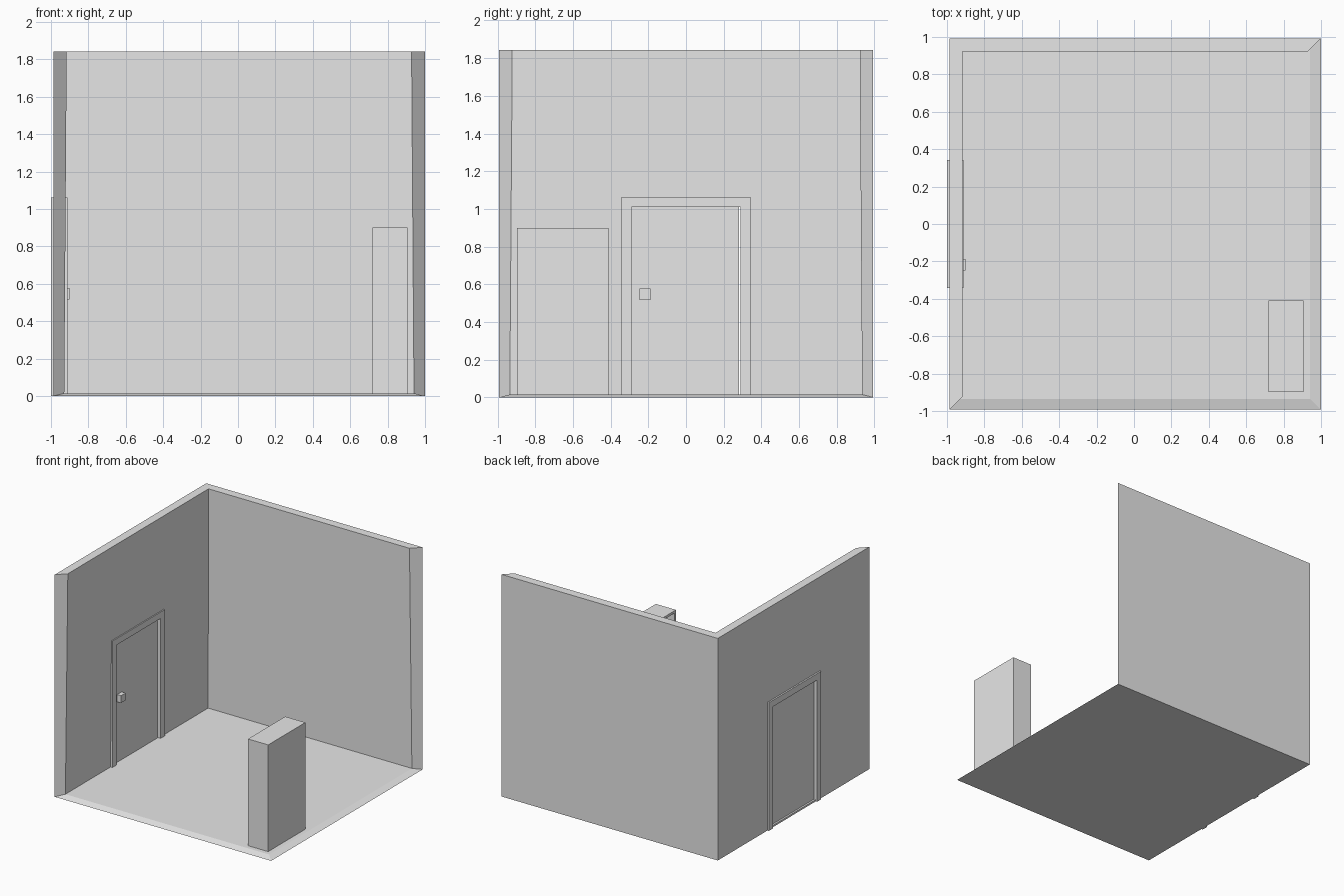
import bpy
import bmesh
from mathutils import Vector

if "Cube" in bpy.data.objects:
    bpy.data.objects.remove(bpy.data.objects["Cube"])

gray = bpy.data.materials.new("plain_gray")
gray.use_nodes = True
gray.diffuse_color = (0.8, 0.8, 0.8, 1)
gray.node_tree.nodes["Principled BSDF"].inputs["Base Color"].default_value = (0.8, 0.8, 0.8, 1)


def finish(name, bm):
    bmesh.ops.recalc_face_normals(bm, faces=bm.faces)
    mesh = bpy.data.meshes.new(name)
    bm.to_mesh(mesh)
    bm.free()
    mesh.materials.append(gray)
    obj = bpy.data.objects.new(name, mesh)
    bpy.context.collection.objects.link(obj)
    return obj


def box(name, lo, hi):
    lo, hi = Vector(lo), Vector(hi)
    bm = bmesh.new()
    bmesh.ops.create_cube(bm, size=1)
    for v in bm.verts:
        v.co = (lo + hi) / 2 + v.co * (hi - lo)
    return finish(name, bm)


def prism(name, outline, x0, x1):
    """Extrude a (y, z) outline along x."""
    bm = bmesh.new()
    face = bm.faces.new([bm.verts.new((x0, y, z)) for y, z in outline])
    ext = bmesh.ops.extrude_face_region(bm, geom=[face])
    moved = [g for g in ext["geom"] if isinstance(g, bmesh.types.BMVert)]
    bmesh.ops.translate(bm, verts=moved, vec=(x1 - x0, 0, 0))
    return finish(name, bm)


def cut(target, cutter):
    cutter.hide_render = True
    mod = target.modifiers.new("opening", "BOOLEAN")
    mod.object = cutter
    mod.operation = "DIFFERENCE"
    mod.solver = "EXACT"
    bpy.context.view_layer.objects.active = target
    bpy.ops.object.modifier_apply(modifier=mod.name)
    bpy.data.objects.remove(cutter)


# Room shell: floor and two tapered walls with mitred ends
HALF, MID, HEIGHT, FLOOR = 0.993, 0.006, 1.842, 0.015
CORNERS = [(1, -1), (-1, -1), (-1, 1), (1, 1)]
bm = bmesh.new()


def ring(inset, z, corners):
    h = HALF - inset
    return [bm.verts.new((MID + sx * h, sy * h, z)) for sx, sy in corners]


out_low = ring(0, 0, CORNERS)
in_low = ring(0.058, FLOOR, CORNERS)
out_top = [None] + ring(0, HEIGHT, CORNERS[1:])
in_top = [None] + ring(0.071, HEIGHT, CORNERS[1:])
bm.faces.new(out_low)
bm.faces.new(in_low)
for a, b in ((1, 2), (2, 3)):
    bm.faces.new((out_low[a], out_low[b], out_top[b], out_top[a]))
    bm.faces.new((in_low[a], in_low[b], in_top[b], in_top[a]))
    bm.faces.new((out_top[a], out_top[b], in_top[b], in_top[a]))
for a, b in ((0, 1), (3, 0)):
    bm.faces.new((out_low[a], out_low[b], in_low[b], in_low[a]))
for a in (1, 3):
    bm.faces.new((out_low[a], in_low[a], in_top[a], out_top[a]))
room = finish("room_shell", bm)
cut(room, box("door_cutter", (-1.1, -0.3, FLOOR), (-0.8, 0.3, 1.03)))

# Door frame, door and handle
W, T, H, HT = 0.343, 0.29, 1.063, 1.01
prism("door_frame", [(-W, 0), (-W, H), (W, H), (W, 0),
                     (T, 0), (T, HT), (-T, HT), (-T, 0)], -1.0, -0.912)
box("door", (-0.972, -T, FLOOR), (-0.936, 0.28, HT))
box("door_handle", (-0.94, -0.248, 0.517), (-0.9, -0.188, 0.577))

# Bookcase, open towards the door
X0, X1, Y0, Y1, Z1, B = 0.72, 0.905, -0.897, -0.41, 0.9, 0.02
case = box("bookcase", (X0, Y0, FLOOR), (X1, Y1, Z1))
SHELVES = 4
step = (Z1 - FLOOR - B) / SHELVES
for i in range(SHELVES):
    z = FLOOR + B + i * step
    cut(case, box("shelf_cutter", (X0 - 0.1, Y0 + B, z), (X1 - B, Y1 - B, z + step - B)))
